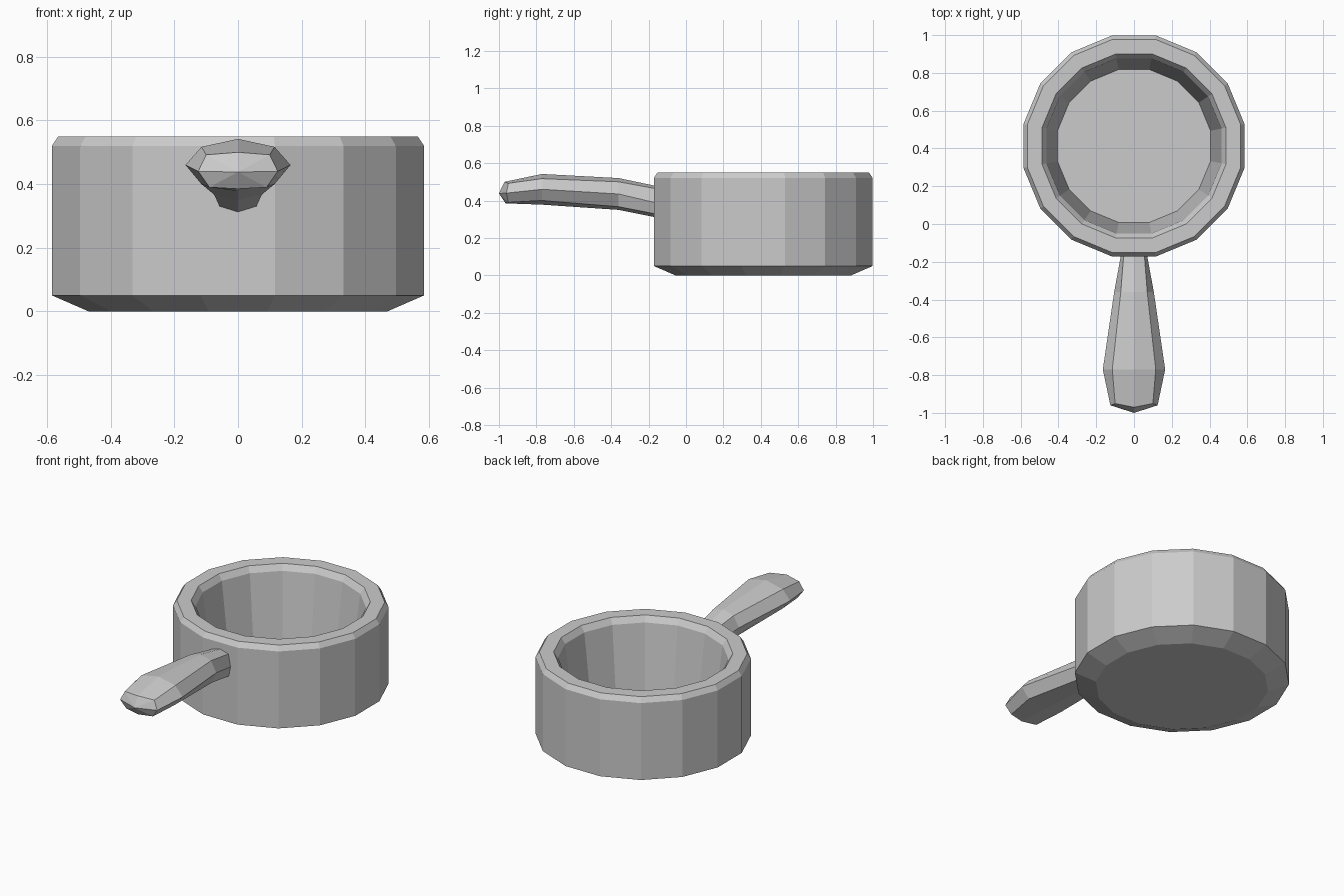
import bpy, bmesh, math

if "Cube" in bpy.data.objects:
    bpy.data.objects.remove(bpy.data.objects["Cube"])

CY = 0.413  # pot centre in y
N = 16      # pot sides


def make_object(name, bm):
    bmesh.ops.recalc_face_normals(bm, faces=bm.faces)
    mesh = bpy.data.meshes.new(name)
    bm.to_mesh(mesh)
    bm.free()
    obj = bpy.data.objects.new(name, mesh)
    bpy.context.collection.objects.link(obj)
    return obj


def bridge(bm, a, b):
    n = len(a)
    for i in range(n):
        j = (i + 1) % n
        bm.faces.new((a[i], a[j], b[j], b[i]))


# Pot: lathe of a closed cup profile (distance to flat side, height)
profile = [(0.47, 0), (0.585, 0.05), (0.585, 0.52), (0.565, 0.55),
           (0.487, 0.55), (0.463, 0.515), (0.405, 0.06)]
bm = bmesh.new()
rings = []
for apothem, z in profile:
    r = apothem / math.cos(math.pi / N)
    angles = [(i + 0.5) * math.tau / N for i in range(N)]
    rings.append([bm.verts.new((r * math.cos(a), CY + r * math.sin(a), z))
                  for a in angles])
for a, b in zip(rings, rings[1:]):
    bridge(bm, a, b)
bm.faces.new(rings[0])    # underside
bm.faces.new(rings[-1])   # inner floor
make_object("pot", bm)


# Handle: eight-sided sections, each given as the right half from top to bottom (x, y, z)
sections = [
    [(0, -0.17, 0.48), (0.055, -0.17, 0.465), (0.07, -0.17, 0.39), (0.058, -0.17, 0.33), (0, -0.17, 0.312)],
    [(0, -0.36, 0.52), (0.07, -0.36, 0.50), (0.105, -0.36, 0.435), (0.075, -0.36, 0.367), (0, -0.36, 0.35)],
    [(0, -0.77, 0.542), (0.115, -0.77, 0.517), (0.165, -0.77, 0.46), (0.115, -0.77, 0.40), (0, -0.77, 0.378)],
    [(0, -0.97, 0.50), (0.10, -0.95, 0.492), (0.125, -0.96, 0.44), (0.09, -0.95, 0.39), (0, -0.965, 0.385)],
]
bm = bmesh.new()
rings = []
for half in sections:
    loop = half + [(-x, y, z) for x, y, z in half[3:0:-1]]
    rings.append([bm.verts.new(p) for p in loop])
for a, b in zip(rings, rings[1:]):
    bridge(bm, a, b)
bm.faces.new(rings[0])
# Pointed handle end
tip = bm.verts.new((0, -1.0, 0.438))
for i in range(8):
    bm.faces.new((rings[-1][i], rings[-1][(i + 1) % 8], tip))
make_object("handle", bm)
